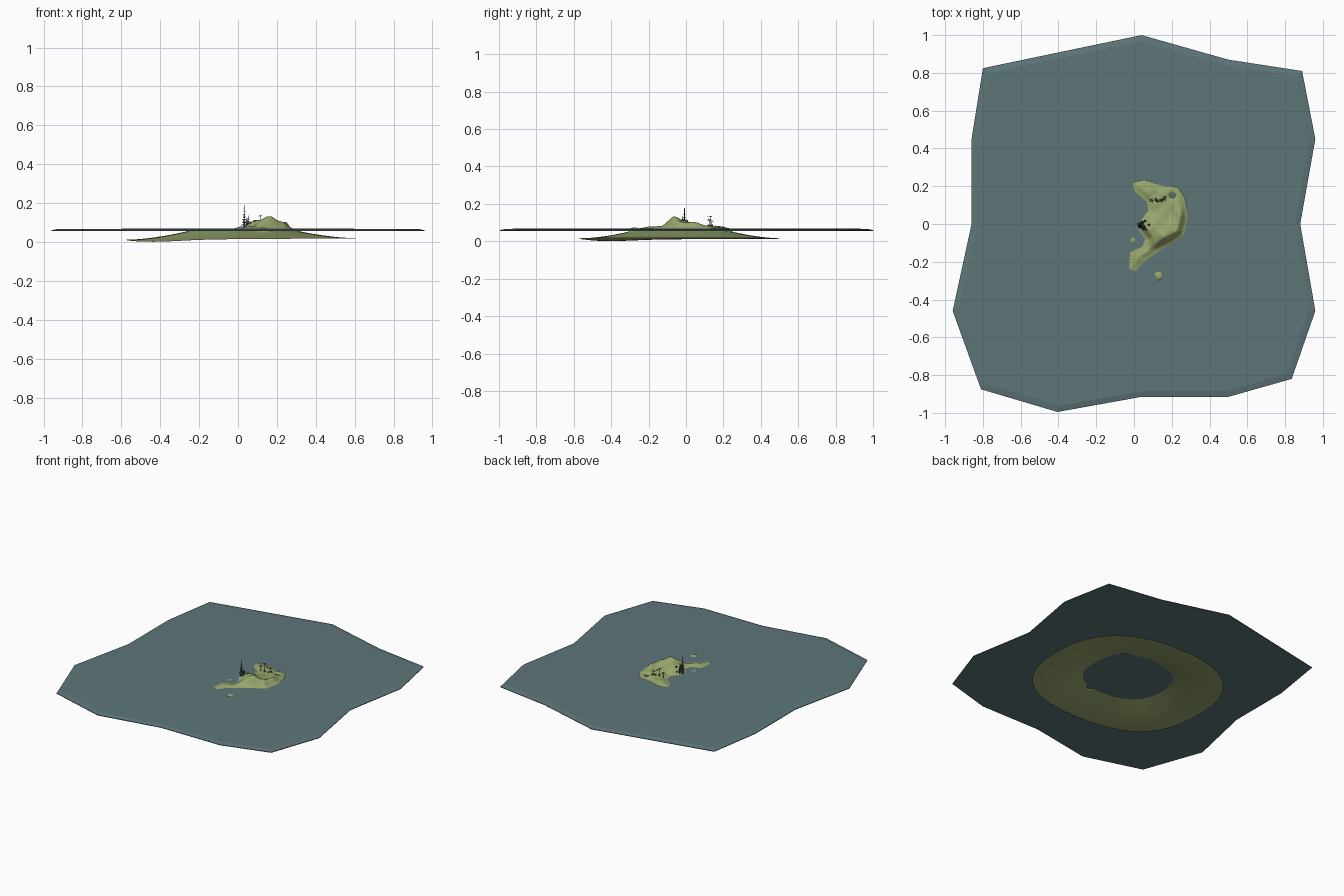
import bpy, bmesh, math, random
from mathutils import Vector

random.seed(4)
if "Cube" in bpy.data.objects:
    bpy.data.objects.remove(bpy.data.objects["Cube"])


def material(name, rgb):
    mat = bpy.data.materials.new(name)
    mat.use_nodes = True
    mat.diffuse_color = (*rgb, 1)
    mat.node_tree.nodes["Principled BSDF"].inputs["Base Color"].default_value = (*rgb, 1)
    return mat


WATER = material("sea_water", (0.11, 0.18, 0.19))
GRASS = material("grass", (0.31, 0.38, 0.15))
FOLIAGE = material("dark_foliage", (0.03, 0.048, 0.055))
LEAF = material("palm_leaf", (0.08, 0.11, 0.07))


def finish(name, bm, mat, smooth=False):
    bmesh.ops.recalc_face_normals(bm, faces=bm.faces[:])
    mesh = bpy.data.meshes.new(name)
    bm.to_mesh(mesh)
    bm.free()
    obj = bpy.data.objects.new(name, mesh)
    bpy.context.collection.objects.link(obj)
    mesh.materials.append(mat)
    for poly in mesh.polygons:
        poly.use_smooth = smooth


# Sea: thin slab with an uneven outline and a sloping rim
SEA = [(-.80, .825), (.04, 1), (.50, .87), (.89, .81), (.96, .45), (.88, 0), (.96, -.46),
       (.835, -.82), (.50, -.915), (.04, -.915), (-.405, -.995), (-.81, -.875),
       (-.96, -.46), (-.86, 0), (-.86, .45)]
bm = bmesh.new()
layers = [[bm.verts.new((x * k, y * k, z)) for x, y in SEA]
          for k, z in ((1, .056), (1, .060), (.967, .067))]
for low, high in zip(layers, layers[1:]):
    for i in range(len(SEA)):
        j = (i + 1) % len(SEA)
        bm.faces.new((low[i], low[j], high[j], high[i]))
bm.faces.new(layers[0])
middle = bm.verts.new((0, 0, .070))
for i in range(len(SEA)):
    bm.faces.new((layers[-1][i], layers[-1][(i + 1) % len(SEA)], middle))
finish("sea", bm, WATER)

# Island: shoreline of the crescent, and its two islets (x, y, radius)
SHORE = [Vector(p) for p in (
    (-.01, .22), (.06, .235), (.14, .205), (.235, .195), (.275, .13), (.285, .04),
    (.26, -.06), (.165, -.12), (.085, -.175), (.04, -.21), (.01, -.25), (-.025, -.235),
    (-.02, -.15), (.045, -.12), (.06, -.08), (.015, -.015), (.045, .03), (.075, .07),
    (.07, .115), (.005, .17))]
ISLETS = [(.13, -.275, .024), (-.005, -.085, .012)]


def smooth_step(t):
    t = max(0, min(1, t))
    return t * t * (3 - 2 * t)


def shore_distance(p):
    """Distance to the shoreline, positive on land."""
    best, inside = 9, False
    for i, a in enumerate(SHORE):
        b = SHORE[i - 1]
        e = b - a
        t = max(0, min(1, (p - a).dot(e) / e.length_squared))
        best = min(best, (p - a - e * t).length)
        if (a.y > p.y) != (b.y > p.y) and p.x < a.x + e.x * (p.y - a.y) / e.y:
            inside = not inside
    d = best if inside else -best
    for x, y, r in ISLETS:
        d = max(d, r - (p - Vector((x, y))).length)
    return d


def bump(p, x, y, sx, sy):
    return math.exp(-((p.x - x) / sx) ** 2 - ((p.y - y) / sy) ** 2)


def land_height(p, s):
    d = shore_distance(p)
    if d > 0:
        rise = .010 + .046 * bump(p, .17, -.07, .07, .055)
        rise += .024 * bump(p, .09, -.01, .08, .06) + .024 * bump(p, .25, .02, .035, .08)
        rise += .003 * math.sin(p.x * 70) * math.cos(p.y * 60)
        pond = .022 * bump(p, .205, .15, .016, .014)
        return .070 + rise * smooth_step(d / .045) + .05 * min(d, .006) - pond
    # Sea floor: a shelf hidden in the slab, then a concave slope to the rim
    rim = .015 + .006 * p.x - .013 * bump(p, -.38, -.36, .22, .22)
    shelf = .070 - min(.007, -d * .4)
    fall = max(0, min(1, (s - .42) / .58))
    return max(0, rim + (shelf - rim) * (1 - fall) ** 1.7)


bm = bmesh.new()
SEGMENTS = 160
steps = [.004 + .56 * i / 72 for i in range(73)] + [.564 + .436 * i / 12 for i in range(1, 13)]
rings = []
for s in steps:
    ring = []
    for k in range(SEGMENTS):
        a = math.tau * k / SEGMENTS
        c, n = math.cos(a), math.sin(a)
        r = (abs(c / .605) ** 2.4 + abs(n / .545) ** 2.4) ** (-1 / 2.4)
        p = Vector((.025 + s * r * c, -.03 + s * r * n))
        ring.append(bm.verts.new((p.x, p.y, land_height(p, s))))
    rings.append(ring)
for inner, outer in zip(rings, rings[1:]):
    for k in range(SEGMENTS):
        j = (k + 1) % SEGMENTS
        bm.faces.new((inner[k], outer[k], outer[j], inner[j]))
bm.faces.new(rings[0])
finish("island", bm, GRASS, smooth=True)


def ground(x, y):
    return land_height(Vector((x, y)), 0)


def cone(bm, x, y, z, radius, top, height, sides):
    made = bmesh.ops.create_cone(bm, cap_ends=True, segments=sides, radius1=radius,
                                 radius2=top, depth=height)["verts"]
    bmesh.ops.translate(bm, verts=made, vec=(x, y, z + height / 2))


def leaf(bm, base, angle, length, width, droop):
    out = Vector((math.cos(angle), math.sin(angle), 0))
    side = Vector((-out.y, out.x, 0)) * width
    mid = base + out * length * .5
    tip = base + out * length - Vector((0, 0, droop))
    bm.faces.new([bm.verts.new(v) for v in (base, mid + side, tip, mid - side)])


# Conifers: thin trunk with rings of drooping branches
def conifer(name, x, y, top, spread, tiers):
    bm = bmesh.new()
    z = ground(x, y) - .004
    cone(bm, x, y, z, .004, .001, top - z, 6)
    for t in range(tiers):
        f = (t + .6) / tiers
        for k in range(6):
            reach = spread * (1.05 - f) * random.uniform(.7, 1.1)
            leaf(bm, Vector((x, y, z + (top - z) * f)), k * math.tau / 6 + t * .5,
                 reach, reach * .35, reach * .5)
        cone(bm, x, y, z + (top - z) * (f - .06), spread * .45 * (1.05 - f), .001,
             (top - z) * .1, 6)
    finish(name, bm, FOLIAGE)


conifer("tall_conifer", .032, -.008, .19, .022, 9)
conifer("short_conifer", .052, -.018, .135, .02, 6)
conifer("small_conifer", .045, .008, .12, .016, 5)


# Palms: slender trunk with a crown of narrow leaves
def palm(name, x, y, top):
    bm = bmesh.new()
    z = ground(x, y) - .003
    cone(bm, x, y, z, .0016, .001, top - z, 5)
    for k in range(7):
        leaf(bm, Vector((x, y, top)), k * math.tau / 7, random.uniform(.010, .015), .003, .005)
    finish(name, bm, LEAF)


for i, (x, y, top) in enumerate([(.115, .13, .136), (.14, .125, .118), (.16, .135, .11),
                                 (.09, .125, .112)]):
    palm(f"palm_{i + 1}", x, y, top)

# Low shrubs
bm = bmesh.new()
for x, y in ((.15, .128), (.125, .12), (.165, .14), (.065, -.03), (.06, .015), (.08, -.005)):
    cone(bm, x, y, ground(x, y) - .002, .007, .003, .009, 6)
finish("shrubs", bm, FOLIAGE)
